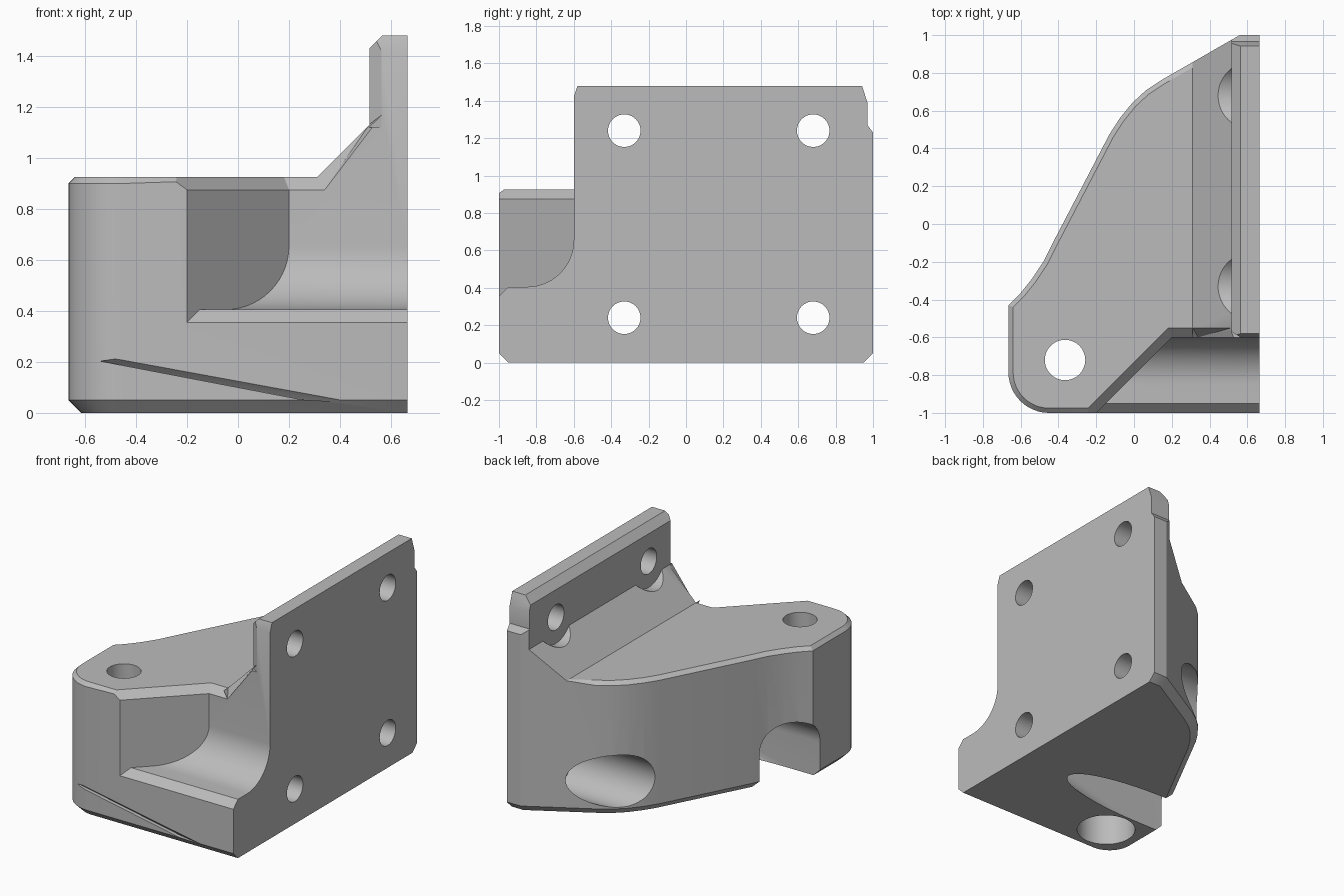
import bpy, bmesh, math
from mathutils import Vector

cube = bpy.data.objects.get("Cube")
if cube:
    bpy.data.objects.remove(cube, do_unlink=True)

grey = bpy.data.materials.new("plain_grey")
grey.use_nodes = True
colour = (0.5, 0.5, 0.5, 1)
grey.diffuse_color = colour
grey.node_tree.nodes["Principled BSDF"].inputs["Base Color"].default_value = colour


def make_object(bm, name):
    bmesh.ops.recalc_face_normals(bm, faces=bm.faces)
    mesh = bpy.data.meshes.new(name)
    bm.to_mesh(mesh)
    bm.free()
    obj = bpy.data.objects.new(name, mesh)
    bpy.context.collection.objects.link(obj)
    mesh.materials.append(grey)
    return obj


def prism(profile, axis, start, end):
    """Extrude a 2D profile along one axis; returns a bmesh."""
    place = {"x": lambda a, b, t: (t, a, b),
             "y": lambda a, b, t: (a, t, b),
             "z": lambda a, b, t: (a, b, t)}[axis]
    bm = bmesh.new()
    face = bm.faces.new([bm.verts.new(place(a, b, start)) for a, b in profile])
    ext = bmesh.ops.extrude_face_region(bm, geom=[face])
    step = Vector(place(0, 0, end - start))
    bmesh.ops.translate(bm, vec=step,
                        verts=[v for v in ext["geom"] if isinstance(v, bmesh.types.BMVert)])
    bmesh.ops.recalc_face_normals(bm, faces=bm.faces)
    return bm


def hull(points):
    bm = bmesh.new()
    for p in points:
        bm.verts.new(p)
    res = bmesh.ops.convex_hull(bm, input=bm.verts)
    loose = [g for g in res["geom_interior"] if isinstance(g, bmesh.types.BMVert)]
    bmesh.ops.delete(bm, geom=loose, context="VERTS")
    return bm


def arc(cx, cy, r, a0, a1, n):
    return [(cx + r * math.cos(math.radians(a0 + (a1 - a0) * i / n)),
             cy + r * math.sin(math.radians(a0 + (a1 - a0) * i / n))) for i in range(n + 1)]


def circle(cx, cy, r, n=48):
    return arc(cx, cy, r, 0, 360, n)[:-1]


def cut(bm):
    """Subtract a cutter from the bracket, then discard it."""
    cutter = make_object(bm, "cutter")
    cutter.hide_render = True
    mod = bracket.modifiers.new("cut", "BOOLEAN")
    mod.operation, mod.solver, mod.object = "DIFFERENCE", "EXACT", cutter
    bpy.context.view_layer.objects.active = bracket
    bpy.ops.object.modifier_apply(modifier=mod.name)
    bpy.data.objects.remove(cutter, do_unlink=True)


def chamfer(bm, z, width, skip):
    edges = [e for e in bm.edges
             if all(abs(v.co.z - z) < 0.001 for v in e.verts)
             and not any(all(abs(v.co.x - s) < 0.002 for v in e.verts) for s in skip)]
    bmesh.ops.bevel(bm, geom=edges, offset=width, segments=1, affect="EDGES",
                    profile=0.5, clamp_overlap=False)


RIGHT, TOP, DECK = 0.665, 1.48, 0.925

# Bracket footprint, raised to full height with a chamfered underside
outline = [(RIGHT, -1)] + arc(-0.45, -0.785, 0.215, 270, 180, 12)
outline += [(-0.665, -0.43), (-0.6, -0.365), (-0.54, -0.29), (-0.48, -0.2), (-0.43, -0.1),
            (-0.13, 0.475), (-0.075, 0.56), (-0.01, 0.64), (0.06, 0.705), (0.15, 0.765),
            (0.56, 1), (RIGHT, 1)]
body = prism(outline, "z", 0, TOP)
chamfer(body, 0, 0.05, [RIGHT])
bracket = make_object(body, "mounting_bracket")

# Deck, ramp and upright plate
cut(prism([(-1, DECK), (0.31, DECK), (0.515, 1.13), (0.515, 1.43), (0.585, 1.5),
           (0.585, 2), (-1, 2)], "y", -1.5, 1.5))

# Chamfer around the deck edge
bm = bmesh.new()
bm.from_mesh(bracket.data)
chamfer(bm, DECK, 0.025, [0.31])
bm.to_mesh(bracket.data)
bm.free()

# Front recess with a curved inner corner and a diagonal side
recess = prism([(-1.1, 0.255), (-0.95, 0.405)] + arc(-0.85, 0.655, 0.25, 270, 360, 14)
               + [(-0.6, 1.7), (-1.1, 1.7)], "x", -0.6, 0.9)
res = bmesh.ops.bisect_plane(recess, geom=recess.verts[:] + recess.edges[:] + recess.faces[:],
                             plane_co=(0.2, -0.6, 0), plane_no=(-1, 1, 0), clear_outer=True)
bmesh.ops.holes_fill(recess, edges=[e for e in recess.edges if e.is_boundary])
cut(recess)

# Chamfers along the recess rim: deck, ramp and plate edge
cut(hull([(x, y, 0.875) for x, y in
          [(-0.3, -1.1), (0.2, -0.6), (0.34, -0.6), (0.34, -1.1)]]
         + [(x, y, 0.926) for x, y in
            [(-0.37, -1.1), (0.18, -0.55), (0.31, -0.55), (0.31, -1.1)]]))
cut(hull([(0.34, -0.6, 0.875), (0.565, -0.6, 1.17), (0.31, -0.55, 0.926), (0.515, -0.55, 1.131),
          (0.34, -0.7, 0.875), (0.565, -0.7, 1.17), (0.31, -0.7, 0.926), (0.515, -0.7, 1.131)]))
cut(prism([(0.565, -0.601), (0.51, -0.565), (0.51, -0.62), (0.565, -0.62)], "z", 1.12, 1.6))

# Trimmed upper corners of the plate
cut(prism([(1.05, 1.163), (0.97, 1.27), (0.97, 1.39), (0.935, 1.5), (1.05, 1.5)],
          "x", 0.3, 0.8))
cut(prism([(-0.61, 1.39), (-0.573, 1.5), (-0.61, 1.5)], "x", 0.3, 0.8))

# Plate screw holes with access bores
for y in (-0.33, 0.68):
    for z in (0.24, 1.24):
        cut(prism(circle(y, z, 0.087), "x", 0.3, 0.9))
        if (y, z) != (-0.33, 0.24):
            cut(prism(circle(y, z, 0.18), "x", -1.2, 0.515))

# Access slot that fans out through the underside
slot = [(x, a, b) for x, z in ((0.515, 0.24), (-1, 0.24), (-1, -0.146))
        for a, b in circle(-0.33, z, 0.18)]
cut(hull(slot))

# Vertical screw hole with a wide bore below
cut(prism(circle(-0.365, -0.72, 0.107), "z", -0.1, 1.2))
cut(prism(circle(-0.365, -0.72, 0.19), "z", -0.1, 0.6))

# Narrow slanted groove on the front
low = [(-0.54, 0.203), (0.25, 0.052)]
high = [(-0.48, 0.212), (0.46, 0.04)]
cut(hull([(x, y, z) for x, z in low for y in (-1.02, -0.975)]
         + [(x, y, z) for x, z in high for y in (-1.02, -0.999)]))

bpy.ops.object.select_all(action="DESELECT")
bracket.select_set(True)
bpy.context.view_layer.objects.active = bracket
bpy.ops.object.shade_smooth_by_angle(angle=math.radians(25))
